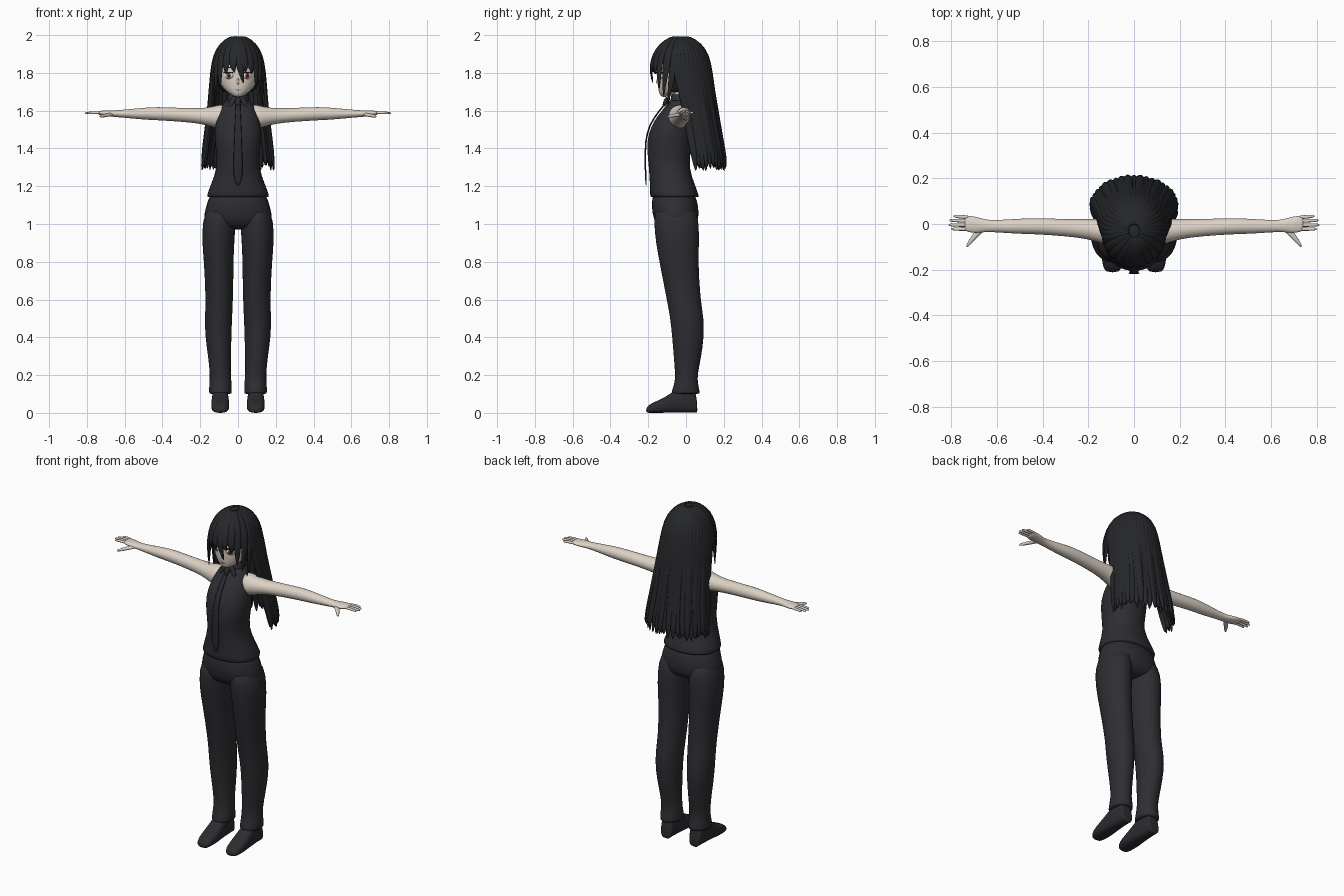
import bpy, bmesh, math, random
from mathutils import Vector
from mathutils.bvhtree import BVHTree

random.seed(4)
if "Cube" in bpy.data.objects:
    bpy.data.objects.remove(bpy.data.objects["Cube"])


def material(name, r, g, b):
    m = bpy.data.materials.new(name)
    m.use_nodes = True
    m.diffuse_color = (r, g, b, 1)
    m.node_tree.nodes["Principled BSDF"].inputs["Base Color"].default_value = (r, g, b, 1)
    return m


SKIN = material("skin", .72, .64, .56)
HAIR = material("black hair", .019, .02, .023)
CLOTH = material("charcoal cloth", .027, .027, .033)
TIE = material("dark tie", .022, .022, .028)
SHOE = material("shoe leather", .025, .025, .03)
WHITE = material("eye white", .8, .74, .72)
IRIS = material("red brown iris", .3, .07, .05)
LIP = material("lip", .4, .2, .17)


def finish(name, bm, mat, levels=1):
    bmesh.ops.recalc_face_normals(bm, faces=bm.faces)
    for f in bm.faces:
        f.smooth = True
    mesh = bpy.data.meshes.new(name)
    bm.to_mesh(mesh)
    bm.free()
    mesh.materials.append(mat)
    obj = bpy.data.objects.new(name, mesh)
    bpy.context.collection.objects.link(obj)
    if levels:
        mod = obj.modifiers.new("smooth", "SUBSURF")
        mod.levels = mod.render_levels = levels
    return obj


def bridge(bm, rings):
    """Join successive rings of points into a capped tube."""
    loops = [[bm.verts.new(p) for p in ring] for ring in rings]
    n = len(loops[0])
    for a, b in zip(loops, loops[1:]):
        for i in range(n):
            j = (i + 1) % n
            bm.faces.new((a[i], a[j], b[j], b[i]))
    bm.faces.new(loops[0])
    bm.faces.new(loops[-1])


def oval(centre, u, v, n=20, power=2.0):
    pts = []
    for i in range(n):
        t = math.tau * i / n
        c, s = math.cos(t), math.sin(t)
        pts.append(centre + u * math.copysign(abs(c) ** (2 / power), c)
                   + v * math.copysign(abs(s) ** (2 / power), s))
    return pts


def column(bm, rows, x=0, power=2.2):
    """Upright tube; rows are height, x, y, half width, half depth."""
    bridge(bm, [oval(Vector((x + cx, cy, z)), Vector((rx, 0, 0)), Vector((0, ry, 0)), power=power)
                for z, cx, cy, rx, ry in rows])


def strand(bm, pts, widths, thick, side, n=6):
    """Flat tapering tube along a path, spread along the side vector."""
    pts, side = [Vector(p) for p in pts], Vector(side).normalized()
    rings = []
    for i, (p, w) in enumerate(zip(pts, widths)):
        tangent = pts[min(i + 1, len(pts) - 1)] - pts[max(i - 1, 0)]
        normal = tangent.cross(side).normalized()
        rings.append(oval(p, side * w, normal * min(thick, w), n))
    bridge(bm, rings)


# Sleeveless top
bm = bmesh.new()
column(bm, [(1.14, 0, -.06, .168, .131), (1.146, 0, -.06, .168, .131), (1.2, 0, -.07, .15, .122),
            (1.3, 0, -.092, .107, .105), (1.4, 0, -.09, .12, .12), (1.48, 0, -.085, .129, .116),
            (1.55, 0, -.068, .116, .101), (1.6, 0, -.048, .1, .08), (1.64, 0, -.034, .077, .062),
            (1.665, 0, -.03, .055, .05)])
finish("sleeveless_top", bm, CLOTH)

# Collar band with two folded flaps
bm = bmesh.new()
column(bm, [(1.63, 0, -.032, .066, .056), (1.66, 0, -.03, .058, .052),
            (1.685, 0, -.03, .054, .048), (1.687, 0, -.03, .048, .042)])
for s in (-1, 1):
    strand(bm, [(s * .01, -.088, 1.685), (s * .03, -.094, 1.655), (s * .05, -.098, 1.61)],
           [.012, .024, .006], .007, (1, s * .35, 0))
finish("collar", bm, CLOTH)

# Tie and knot
bm = bmesh.new()
strand(bm, [(0, -.1, 1.655), (0, -.118, 1.625), (0, -.175, 1.56), (0, -.208, 1.48),
            (0, -.217, 1.4), (0, -.214, 1.24), (0, -.21, 1.2)],
       [.016, .014, .019, .023, .026, .034, .003], .005, (1, 0, 0))
strand(bm, [(0, -.094, 1.67), (0, -.106, 1.655), (0, -.12, 1.62)], [.018, .021, .01], .013, (1, 0, 0), 8)
finish("necktie", bm, TIE)

# Trousers: hips and two legs
bm = bmesh.new()
column(bm, [(1.2, 0, -.07, .135, .1), (1.12, 0, -.06, .163, .124), (1.05, 0, -.055, .184, .125),
            (1.0, 0, -.05, .178, .112), (.97, 0, -.05, .14, .07)])
finish("trouser_hips", bm, CLOTH)
LEG = [(1.1, .088, -.056, .07, .105), (1.02, .1, -.052, .09, .121), (.9, .105, -.045, .086, .116),
       (.8, .102, -.038, .079, .104), (.6, .098, -.013, .073, .09), (.5, .104, .006, .073, .09),
       (.4, .104, .011, .07, .085), (.3, .098, .008, .061, .074), (.2, .093, .002, .055, .059),
       (.16, .093, .001, .06, .062), (.105, .093, -.002, .061, .077), (.1, .093, -.002, .06, .077)]
SOLE = [(-.212, .026, .028), (-.19, .05, .043), (-.13, .072, .05), (-.08, .105, .047),
        (-.02, .145, .044), (.035, .145, .04), (.055, .1, .035), (.06, .03, .03)]
for s, label in ((1, "left"), (-1, "right")):
    bm = bmesh.new()
    column(bm, [(z, s * cx, cy, rx, ry) for z, cx, cy, rx, ry in LEG], power=2)
    finish(label + "_trouser_leg", bm, CLOTH)
    # Shoe: arched sections from toe to heel on a flat sole
    bm = bmesh.new()
    rings = []
    for y, h, w in SOLE:
        ring = oval(Vector((s * .094, y, h / 2)), Vector((w, 0, 0)), Vector((0, 0, h / 2)), 16, 2.8)
        rings.append(ring)
    bridge(bm, rings)
    finish(label + "_shoe", bm, SHOE)

# Arms, hands and fingers
ARM = [(.06, -.035, 1.57, .055, .06), (.1, -.035, 1.568, .062, .066), (.14, -.032, 1.567, .055, .053),
       (.2, -.022, 1.572, .044, .041), (.3, -.016, 1.578, .038, .037), (.43, -.009, 1.585, .036, .036),
       (.5, -.01, 1.584, .034, .032), (.6, -.01, 1.584, .027, .022), (.65, -.008, 1.584, .026, .018),
       (.69, -.004, 1.586, .038, .016), (.73, .001, 1.588, .036, .012), (.742, .002, 1.588, .03, .008)]
FINGERS = [(.029, .79, .034), (.013, .808, .016), (-.005, .812, -.004), (-.022, .8, -.022)]
for s, label in ((1, "left"), (-1, "right")):
    bm = bmesh.new()
    bridge(bm, [oval(Vector((s * x, y, z)), Vector((0, ry, 0)), Vector((0, 0, rz)), 16)
                for x, y, z, ry, rz in ARM])
    for root, tip, y in FINGERS:
        strand(bm, [(s * .715, root, 1.588), (s * .76, (root + y) / 2, 1.59), (s * (tip - .01), y, 1.587),
                    (s * tip, y, 1.586)], [.01, .0095, .008, .004], .008, (0, 1, 0))
    strand(bm, [(s * .66, -.015, 1.582), (s * .695, -.05, 1.576), (s * .72, -.083, 1.571), (s * .733, -.102, 1.569)],
           [.018, .015, .01, .005], .011, (.8 * s, .6, 0))
    finish(label + "_arm", bm, SKIN)

# Neck
bm = bmesh.new()
column(bm, [(1.63, 0, -.03, .045, .042), (1.69, 0, -.03, .043, .04), (1.78, 0, -.025, .045, .045)], power=2)
finish("neck", bm, SKIN)

# Head, with a pointed chin
bm = bmesh.new()
column(bm, [(1.672, 0, -.115, .014, .015), (1.688, 0, -.098, .046, .044), (1.72, 0, -.07, .083, .079),
            (1.76, 0, -.05, .104, .102), (1.8, 0, -.04, .113, .113), (1.86, 0, -.03, .117, .125),
            (1.92, 0, -.03, .1, .11), (1.965, 0, -.03, .05, .06)], power=2)
tree = BVHTree.FromBMesh(bm)
finish("head", bm, SKIN)

bm = bmesh.new()
strand(bm, [(0, -.148, 1.775), (0, -.156, 1.748), (0, -.143, 1.738)], [.005, .009, .006], .008, (1, 0, 0))
finish("nose", bm, SKIN)


def plate(name, x, z, w, h, lift, mat):
    """Thin oval laid onto the front of the face."""
    bm = bmesh.new()
    ring = []
    for p in oval(Vector((x, 0, z)), Vector((w, 0, 0)), Vector((0, 0, h)), 18):
        hit = tree.ray_cast(Vector((p.x, -1, p.z)), Vector((0, 1, 0)))[0]
        ring.append(Vector((p.x, hit.y - lift, p.z)))
    bridge(bm, [ring, [p + Vector((0, .004, 0)) for p in ring]])
    finish(name, bm, mat, 0)


for s, label in ((1, "left"), (-1, "right")):
    plate(label + "_eye_white", s * .05, 1.785, .024, .017, .001, WHITE)
    plate(label + "_iris", s * .049, 1.786, .011, .015, .003, IRIS)
    plate(label + "_pupil", s * .049, 1.786, .005, .008, .005, HAIR)
    plate(label + "_lash", s * .051, 1.802, .027, .004, .006, HAIR)
    plate(label + "_brow", s * .05, 1.828, .026, .003, .003, HAIR)
plate("mouth", 0, 1.71, .015, .002, .001, LIP)

# Hair cap, open over the face
bm = bmesh.new()
bmesh.ops.create_uvsphere(bm, u_segments=32, v_segments=20, radius=1)
for v in bm.verts:
    v.co = Vector((v.co.x * .128, v.co.y * .15 - .03, v.co.z * .163 + 1.83))
low = [f for f in bm.faces
       if f.calc_center_median().z < (1.86 if f.calc_center_median().y < -.08 else 1.7)]
bmesh.ops.delete(bm, geom=low, context="FACES")
finish("hair_cap", bm, HAIR, 0)


def crown(a):
    """Path over the skull towards angle a, measured from the back."""
    return [(.135 * math.sin(p) * math.sin(a), -.03 + .157 * math.sin(p) * math.cos(a),
             1.83 + .165 * math.cos(p)) for p in map(math.radians, (8, 30, 55, 80))]


# Long back hair in two overlapping layers
bm = bmesh.new()
for layer, count in ((1, 25), (.93, 18)):
    for i in range(count):
        a = math.radians(-102 + 204 * i / (count - 1))
        sx, cy = math.sin(a) * layer, math.cos(a) * layer
        end = 1.275 + random.uniform(0, .035)
        puff = 1 + random.uniform(-.03, .03)
        path = crown(a) if layer == 1 else crown(a)[3:]
        path += [(.146 * sx, .0 + .142 * cy, 1.73), (.156 * sx * puff, .03 + .132 * cy * puff, 1.6),
                 (.176 * sx * puff, .055 + .132 * cy * puff, 1.45),
                 (.189 * sx * puff, .075 + .133 * cy * puff, 1.34), (.192 * sx, .08 + .133 * cy, end)]
        widths = [.008, .015, .02, .022, .024, .025, .026, .02, .003][-len(path):]
        strand(bm, path, widths, .011, (math.cos(a), -math.sin(a), 0))
finish("long_back_hair", bm, HAIR)

# Fringe and face-framing locks: angle from the front, tip x, tip height
FRINGE = [(-78, -.125, 1.63), (-62, -.112, 1.67), (-45, -.093, 1.71), (-28, -.062, 1.79), (-12, -.02, 1.8),
          (2, .03, 1.74), (14, .04, 1.8), (30, .072, 1.79), (45, .093, 1.71), (62, .112, 1.67), (78, .125, 1.63)]
bm = bmesh.new()
for angle, x, z in FRINGE:
    a = math.radians(180 - angle)
    path = crown(a)
    depth = -.03 - .148 * math.sqrt(1 - (x / .14) ** 2)
    mid = (Vector(path[-1]) + Vector((x, depth, z))) / 2 + Vector((math.sin(a), math.cos(a), 0)) * .006
    path += [mid, (x, depth, z)]
    strand(bm, path, [.01, .02, .026, .027, .019, .002], .009, (math.cos(a), -math.sin(a), 0))
finish("fringe", bm, HAIR)
